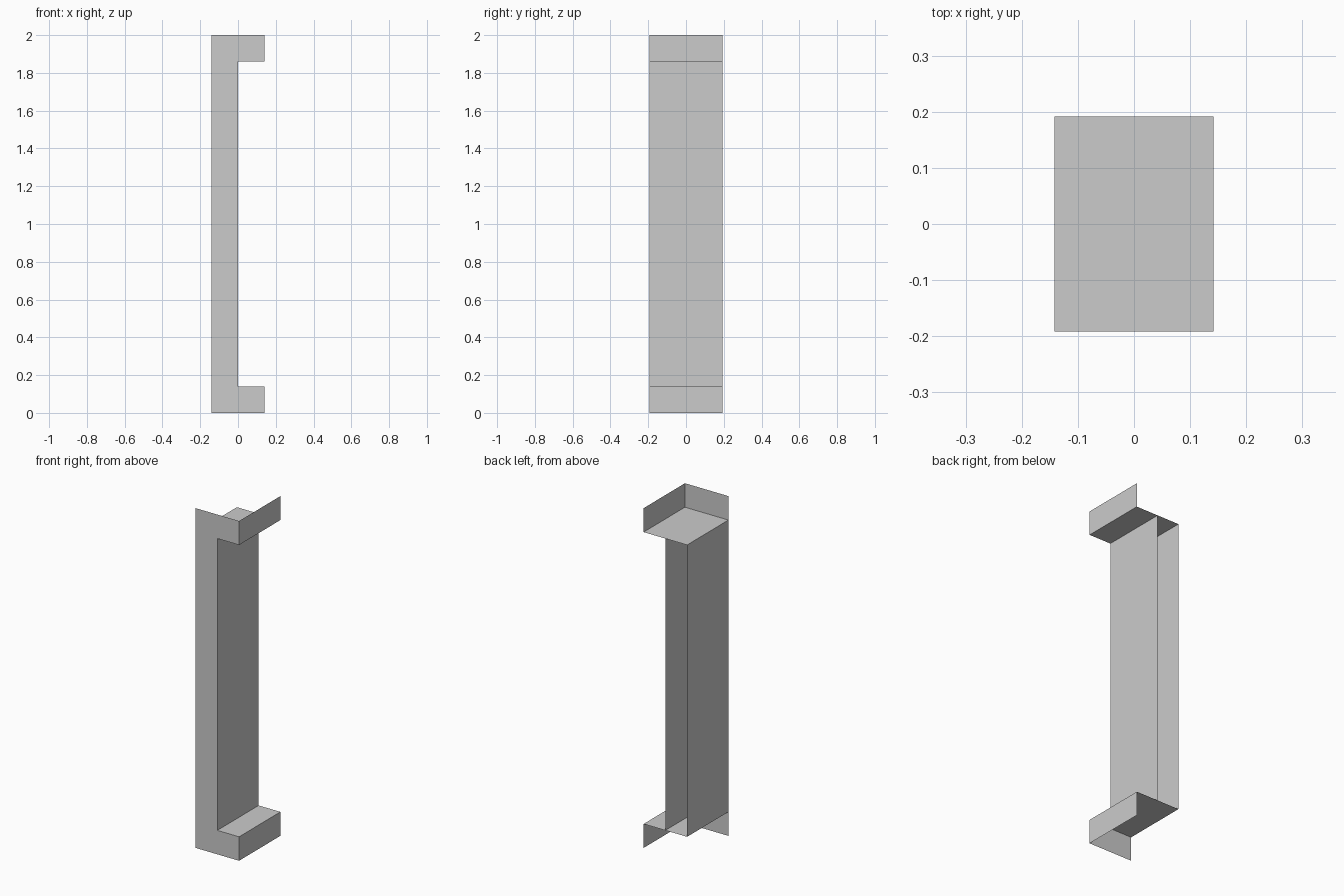
import bpy, bmesh
from mathutils import Vector

if "Cube" in bpy.data.objects:
    bpy.data.objects.remove(bpy.data.objects["Cube"])

X, Y, H, T = 0.1415, 0.192, 2.0, 0.141


def open_box(name, lo, hi, keep):
    """Box from lo to hi that keeps only the faces with the given outward normals."""
    lo, hi = Vector(lo), Vector(hi)
    bm = bmesh.new()
    bmesh.ops.create_cube(bm, size=1)
    bm.normal_update()
    drop = [f for f in bm.faces if not any(f.normal.dot(Vector(k)) > 0.9 for k in keep)]
    bmesh.ops.delete(bm, geom=drop, context='FACES')
    for v in bm.verts:
        v.co = Vector([(lo[i] + hi[i]) / 2 + v.co[i] * (hi[i] - lo[i]) for i in range(3)])
    mesh = bpy.data.meshes.new(name)
    bm.to_mesh(mesh)
    bm.free()
    obj = bpy.data.objects.new(name, mesh)
    bpy.context.collection.objects.link(obj)
    return obj


FRONT, LEFT, RIGHT = (0, -1, 0), (-1, 0, 0), (1, 0, 0)
UP, DOWN = (0, 0, 1), (0, 0, -1)

# Upright post, open at the back and ends
open_box("post", (-X, -Y, T), (0, Y, H - T), [FRONT, LEFT, RIGHT])

# Foot and head blocks, open at the back, left and outer ends
open_box("foot_block", (-X, -Y, 0), (X, Y, T), [FRONT, RIGHT, UP])
open_box("head_block", (-X, -Y, H - T), (X, Y, H), [FRONT, RIGHT, DOWN])
